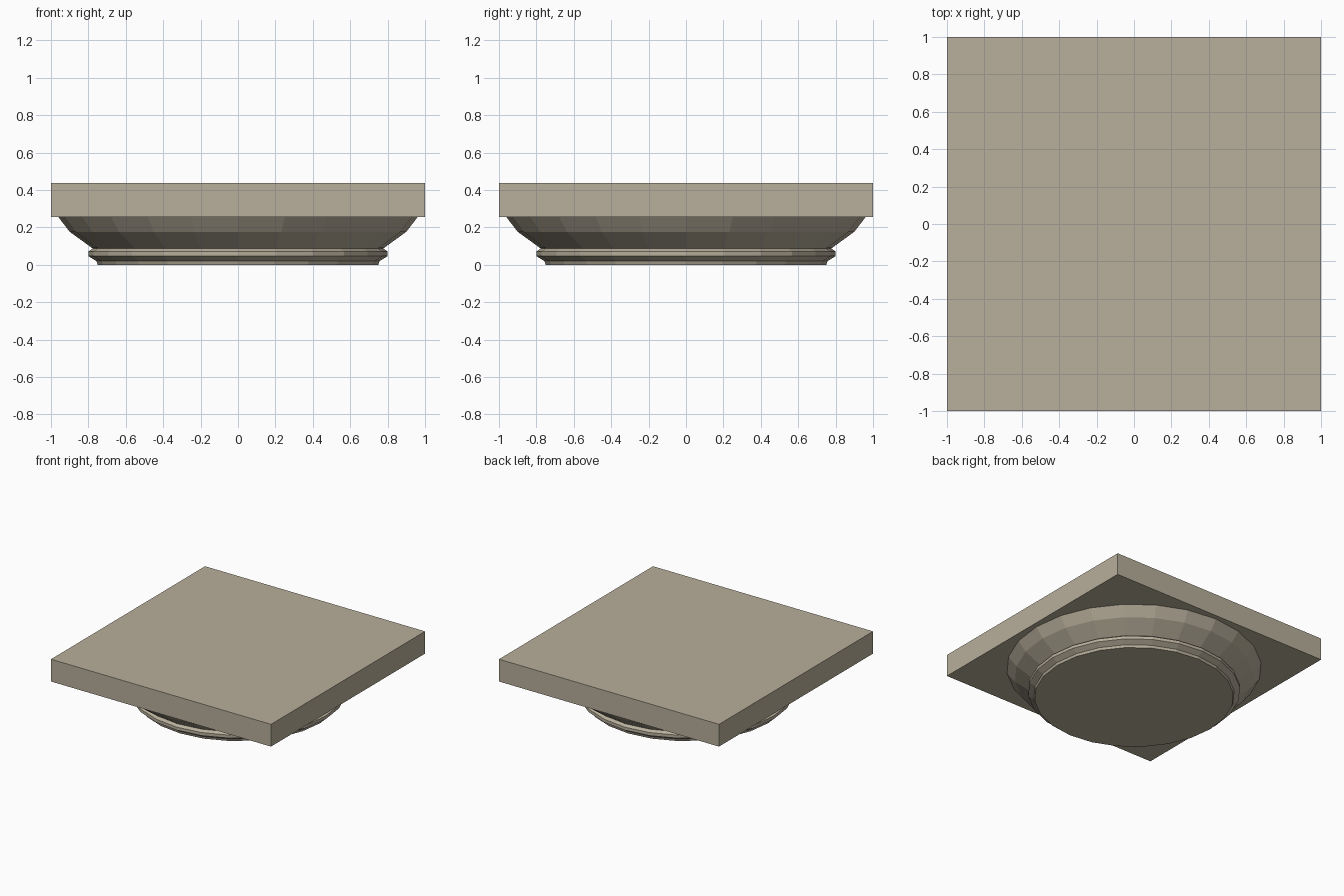
import bpy, bmesh, math

if "Cube" in bpy.data.objects:
    bpy.data.objects.remove(bpy.data.objects["Cube"])

SIDES = 24
stone = bpy.data.materials.new("stone")
stone.diffuse_color = (0.48, 0.43, 0.33, 1)
stone.use_nodes = True
stone.node_tree.nodes["Principled BSDF"].inputs["Base Color"].default_value = stone.diffuse_color


def finish(bm, name):
    bmesh.ops.recalc_face_normals(bm, faces=bm.faces)
    mesh = bpy.data.meshes.new(name)
    bm.to_mesh(mesh)
    bm.free()
    mesh.materials.append(stone)
    obj = bpy.data.objects.new(name, mesh)
    bpy.context.collection.objects.link(obj)
    return obj


def turned(name, profile):
    """Closed faceted solid turned from (radius, z) points."""
    bm = bmesh.new()
    rings = [[bm.verts.new((r * math.cos(math.tau * i / SIDES),
                            r * math.sin(math.tau * i / SIDES), z))
              for i in range(SIDES)] for r, z in profile]
    for low, high in zip(rings, rings[1:]):
        for i in range(SIDES):
            j = (i + 1) % SIDES
            bm.faces.new((low[i], low[j], high[j], high[i]))
    bm.faces.new(rings[0][::-1])
    bm.faces.new(rings[-1])
    return finish(bm, name)


# Round neck ring and flaring bowl under the slab
turned("round_moulding", [(0.75, 0), (0.757, 0.02), (0.80, 0.047), (0.80, 0.072),
                          (0.775, 0.088), (0.78, 0.09), (0.90, 0.177), (0.96, 0.255)])

# Square top slab
bm = bmesh.new()
bmesh.ops.create_cube(bm, size=1)
for v in bm.verts:
    v.co = (v.co.x * 2, v.co.y * 2, 0.255 if v.co.z < 0 else 0.438)
finish(bm, "square_slab")
